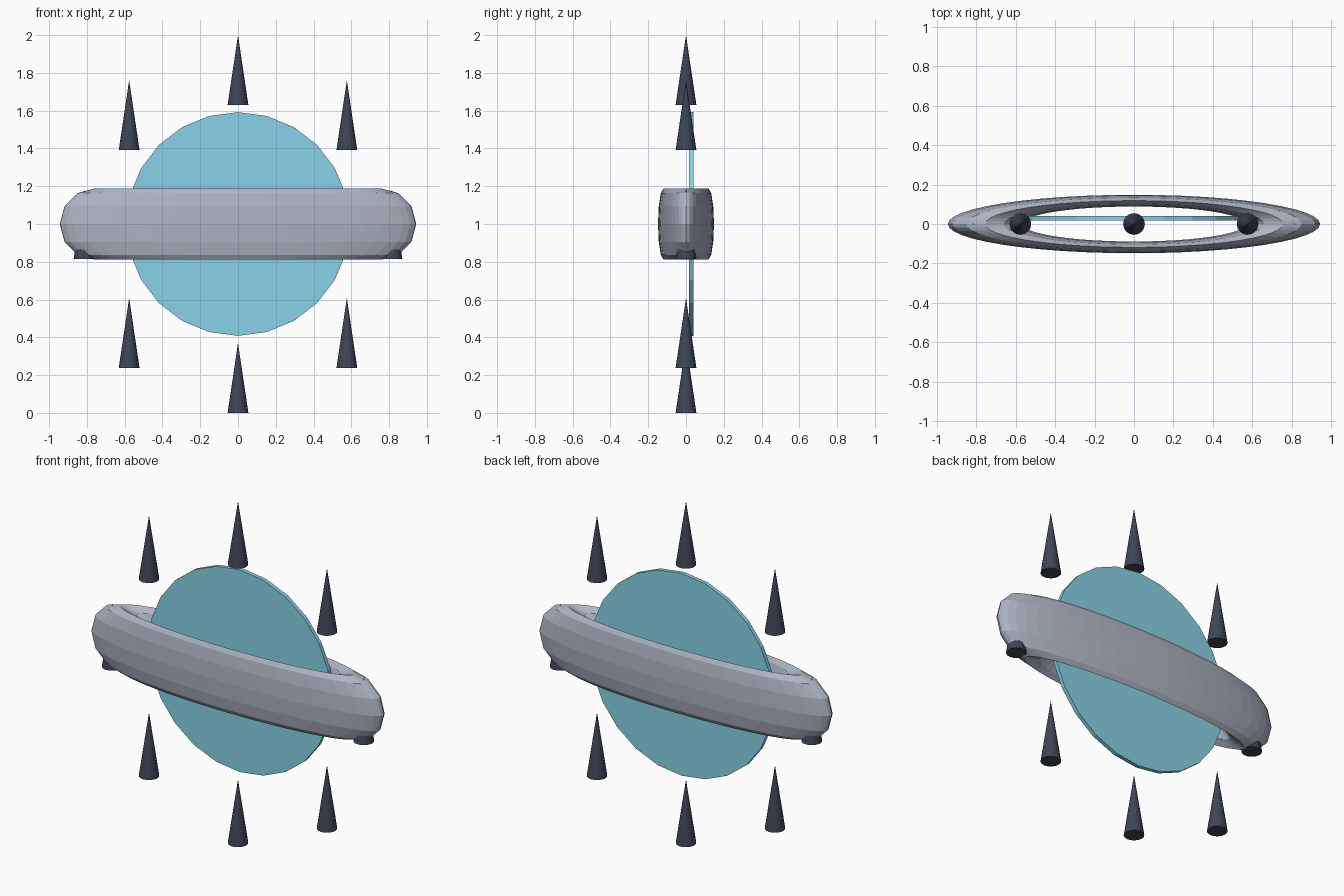
import bpy
import math

if "Cube" in bpy.data.objects:
    bpy.data.objects.remove(bpy.data.objects["Cube"])


def paint(obj, name, color):
    mat = bpy.data.materials.get(name) or bpy.data.materials.new(name)
    mat.diffuse_color = color
    mat.use_nodes = True
    mat.node_tree.nodes["Principled BSDF"].inputs["Base Color"].default_value = mat.diffuse_color
    obj.data.materials.append(mat)


CENTRE = 1.0

# Flattened horizontal ring
bpy.ops.mesh.primitive_torus_add(major_radius=0.755, minor_radius=0.189,
                                 major_segments=48, minor_segments=12,
                                 location=(0, 0, CENTRE))
ring = bpy.context.object
ring.name = "ring"
ring.scale.y = 0.157
paint(ring, "steel", (0.42, 0.46, 0.54, 1))

# Thin upright disc just behind the middle
bpy.ops.mesh.primitive_cylinder_add(vertices=24, radius=0.592, depth=0.023,
                                    location=(0, 0.028, CENTRE),
                                    rotation=(math.pi / 2, 0, 0))
disc = bpy.context.object
disc.name = "energy_disc"
paint(disc, "cyan_glow", (0.25, 0.65, 0.8, 0.7))

# Eight upright spikes spaced around the disc
for i in range(8):
    a = i * math.pi / 4
    bpy.ops.mesh.primitive_cone_add(vertices=16, radius1=0.055, radius2=0, depth=0.37,
                                    location=(0.815 * math.sin(a), 0,
                                              CENTRE + 0.815 * math.cos(a)))
    spike = bpy.context.object
    spike.name = f"spike_{i + 1}"
    paint(spike, "dark_metal", (0.05, 0.06, 0.09, 1))
